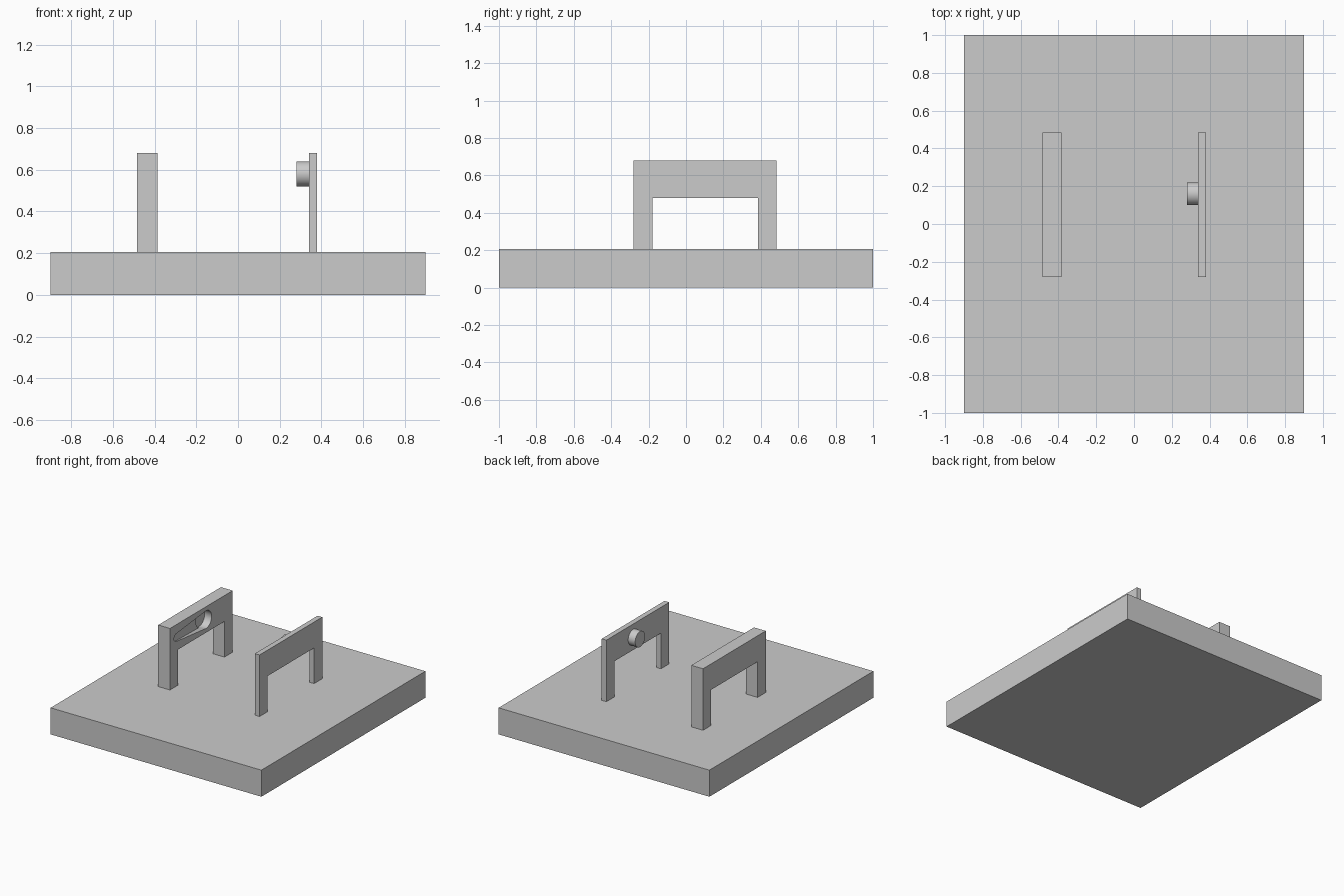
import bpy, bmesh, math
from mathutils import Matrix

cube = bpy.data.objects.get("Cube")
if cube:
    bpy.data.objects.remove(cube, do_unlink=True)

grey = bpy.data.materials.new("plain_grey")
grey.use_nodes = True
COLOUR = (0.6, 0.6, 0.6, 1)
grey.diffuse_color = COLOUR
grey.node_tree.nodes["Principled BSDF"].inputs["Base Color"].default_value = COLOUR


def finish(name, bm):
    bmesh.ops.recalc_face_normals(bm, faces=bm.faces)
    mesh = bpy.data.meshes.new(name)
    bm.to_mesh(mesh)
    bm.free()
    mesh.materials.append(grey)
    obj = bpy.data.objects.new(name, mesh)
    bpy.context.collection.objects.link(obj)
    return obj


def prism(name, profile, near, far):
    """Loft a (y, z) profile along x; near and far give x for each y."""
    bm = bmesh.new()
    rings = [[bm.verts.new((end(y), y, z)) for y, z in profile] for end in (near, far)]
    for ring in rings:
        bm.faces.new(ring)
    for i in range(len(profile)):
        j = (i + 1) % len(profile)
        bm.faces.new((rings[0][i], rings[0][j], rings[1][j], rings[1][i]))
    return finish(name, bm)


def cylinder(name, x0, x1, y, z, radius):
    bm = bmesh.new()
    place = Matrix.Translation(((x0 + x1) / 2, y, z)) @ Matrix.Rotation(math.pi / 2, 4, "Y")
    bmesh.ops.create_cone(bm, cap_ends=True, segments=64, radius1=radius,
                          radius2=radius, depth=x1 - x0, matrix=place)
    return finish(name, bm)


def select_only(obj):
    bpy.ops.object.select_all(action="DESELECT")
    obj.select_set(True)
    bpy.context.view_layer.objects.active = obj


def smooth(obj):
    select_only(obj)
    bpy.ops.object.shade_smooth_by_angle(angle=math.radians(30))


def cut(obj, cutter):
    cutter.hide_render = True
    mod = obj.modifiers.new("cut", "BOOLEAN")
    mod.operation = "DIFFERENCE"
    mod.solver = "EXACT"
    mod.object = cutter
    select_only(obj)
    bpy.ops.object.modifier_apply(modifier=mod.name)
    bpy.data.objects.remove(cutter, do_unlink=True)


# Base slab
BASE_TOP = 0.205
prism("base_plate", [(-1, 0), (1, 0), (1, BASE_TOP), (-1, BASE_TOP)],
      lambda y: -0.9, lambda y: 0.9)

# Two upright arches sharing one profile
Y0, Y1, TOP, LEG, OPENING = -0.28, 0.485, 0.68, 0.1, 0.48
arch = [(Y0, BASE_TOP), (Y0, TOP), (Y1, TOP), (Y1, BASE_TOP), (Y1 - LEG, BASE_TOP),
        (Y1 - LEG, OPENING), (Y0 + LEG, OPENING), (Y0 + LEG, BASE_TOP)]
INNER = -0.385
thick = prism("thick_arch", arch, lambda y: -0.485, lambda y: INNER)
prism("thin_arch", arch, lambda y: 0.34, lambda y: 0.38)

# Pin on the thin arch
PIN_Y, PIN_Z = 0.16, 0.58
smooth(cylinder("pin", 0.28, 0.345, PIN_Y, PIN_Z, 0.06))

# Round socket and tapered lead-in ramp in the thick arch
HOLE_R, TIP_Y, TIP_R = 0.068, -0.2, 0.03
cut(thick, cylinder("socket_cutter", INNER - 0.06, INNER + 0.04, PIN_Y, PIN_Z, HOLE_R))
tangent = math.acos((HOLE_R - TIP_R) / (PIN_Y - TIP_Y))
start = math.pi - tangent
outline = [(PIN_Y + 0.99 * HOLE_R * math.cos(a), PIN_Z + 0.99 * HOLE_R * math.sin(a))
           for a in (-start, start)]
STEPS = 16
for i in range(STEPS + 1):
    a = start + 2 * tangent * i / STEPS
    outline.append((TIP_Y + TIP_R * math.cos(a), PIN_Z + TIP_R * math.sin(a)))
ramp = prism("ramp_cutter", outline, lambda y: INNER + 0.03,
             lambda y: INNER - 0.005 - 0.11 * (y - TIP_Y + TIP_R))
cut(thick, ramp)
smooth(thick)
